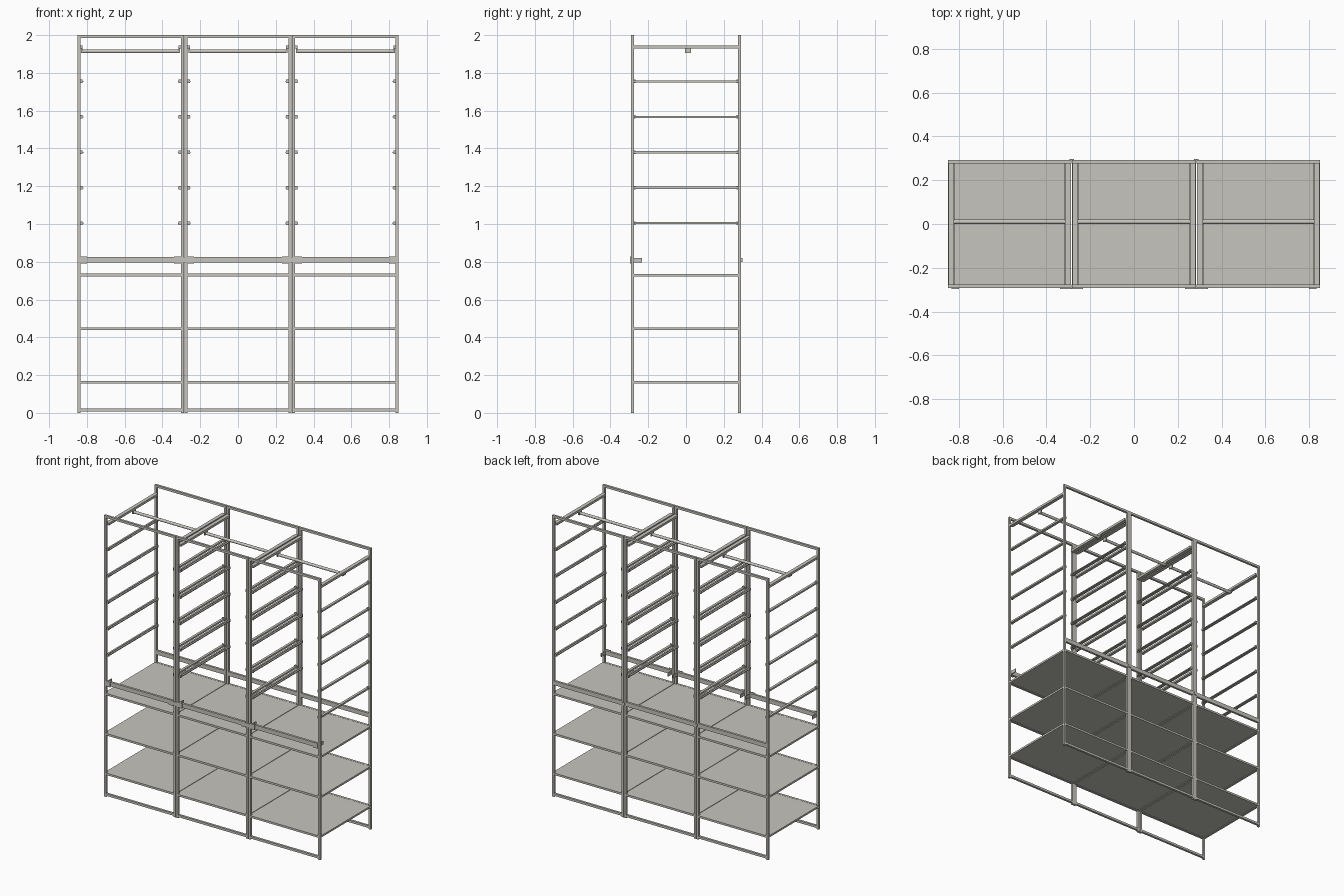
import bpy
from math import radians

cube = bpy.data.objects.get("Cube")
if cube:
    bpy.data.objects.remove(cube, do_unlink=True)

# Single painted-metal colour
paint = bpy.data.materials.new("warm light grey")
paint.use_nodes = True
colour = (0.57, 0.56, 0.51, 1)
paint.diffuse_color = colour
paint.node_tree.nodes["Principled BSDF"].inputs["Base Color"].default_value = colour


def box(name, x, y, z):
    """Box from (low, high) ranges on each axis."""
    lo, hi = zip(sorted(x), sorted(y), sorted(z))
    corners = [(a, b, c) for a in (lo[0], hi[0]) for b in (lo[1], hi[1]) for c in (lo[2], hi[2])]
    faces = [(0, 1, 3, 2), (4, 6, 7, 5), (0, 4, 5, 1), (2, 3, 7, 6), (0, 2, 6, 4), (1, 5, 7, 3)]
    mesh = bpy.data.meshes.new(name)
    mesh.from_pydata(corners, [], faces)
    mesh.materials.append(paint)
    ob = bpy.data.objects.new(name, mesh)
    bpy.context.collection.objects.link(ob)
    return ob


def rod(name, x0, x1, y, z, r):
    bpy.ops.mesh.primitive_cylinder_add(vertices=20, radius=r, depth=x1 - x0,
                                        location=((x0 + x1) / 2, y, z),
                                        rotation=(0, radians(90), 0))
    ob = bpy.context.object
    ob.name = name
    ob.data.materials.append(paint)
    bpy.ops.object.shade_smooth_by_angle(angle=radians(40))


W, D, H = 0.85, 0.292, 2.0     # half width, half depth, height
T = 0.016                      # tube thickness
COL = 0.285                    # column centre
HALF = 0.018                   # half width of a double post
SHELVES = (0.163, 0.445, 0.73)
RUNGS = (1.005, 1.192, 1.38, 1.567, 1.755)

bays = [(-W + T, -COL - HALF), (-COL + HALF, COL - HALF), (COL + HALF, W - T)]

# Posts and long rails on the front and the back
for side, ys in (("front", (-D, -D + T)), ("back", (D - T, D))):
    for sx, hand in ((-1, "right"), (1, "left")):
        box(f"{side}_{hand}_outer_post", (sx * W, sx * (W - T)), ys, (0, H))
        for k, dx in (("a", (-HALF, -0.001)), ("b", (0.001, HALF))):
            box(f"{side}_{hand}_column_post_{k}",
                (sx * COL + dx[0], sx * COL + dx[1]), ys, (0, H))
    for x0, x1 in bays:
        box(f"{side}_top_rail", (x0, x1), ys, (H - T, H))
        box(f"{side}_base_rail", (x0, x1), ys, (0.008, 0.008 + T))
        box(f"{side}_middle_rail", (x0, x1), ys, (0.795, 0.825))
        for z in SHELVES:
            box(f"{side}_shelf_rail", (x0, x1), ys, (z - 0.007, z + 0.007))

for x0, x1 in bays:
    # Shelf panels with tubes along their ends
    for z in SHELVES:
        box("shelf_panel", (x0 - 0.014, x1 + 0.014), (-D + T, D - T), (z - 0.003, z + 0.006))
        for xs in ((x0 - T, x0), (x1, x1 + T)):
            box("shelf_end_tube", xs, (-D + T, D - T), (z - 0.007, z + 0.006))

    # Runners on both sides of the bay, with end clips on the posts
    for x, s in ((x0, 1), (x1, -1)):
        for z in RUNGS:
            box("runner_web", (x - s * 0.008, x + s * 0.004), (-D + T, D - T),
                (z - 0.006, z + 0.006))
            box("runner_flange", (x + s * 0.004, x + s * 0.015), (-D + T, D - T),
                (z - 0.004, z + 0.002))
            for sy in (-1, 1):
                box("runner_clip", (x, x + s * 0.012), (sy * (D - 0.012), sy * (D - 0.024)),
                    (z - 0.009, z + 0.009))
        # Top cross bar that carries the hanging rod
        box("top_cross_bar", (x - s * 0.014, x + s * 0.012), (-D + T, D - T), (1.928, 1.944))
        box("rod_bracket", (x + s * 0.004, x + s * 0.012), (-0.006, 0.026), (1.905, 1.93))
    rod("hanging_rod", x0 + 0.004, x1 - 0.004, 0.01, 1.914, 0.01)

    # Front middle rail brackets at the ends of each bay
    for x, s in ((x0, 1), (x1, -1)):
        box("rail_bracket", (x, x + s * 0.035), (-D - 0.004, -D), (0.79, 0.828))
        box("rail_gusset", (x, x + s * 0.006), (-D + T, -D + 0.06), (0.797, 0.82))

# Joining plates across the double posts
for sx in (-1, 1):
    box("column_joining_plate", (sx * COL - HALF, sx * COL + HALF), (-D - 0.005, -D),
        (0.797, 0.823))
    box("column_back_clip", (sx * COL - 0.01, sx * COL + 0.01), (D, D + 0.006), (0.80, 0.82))
